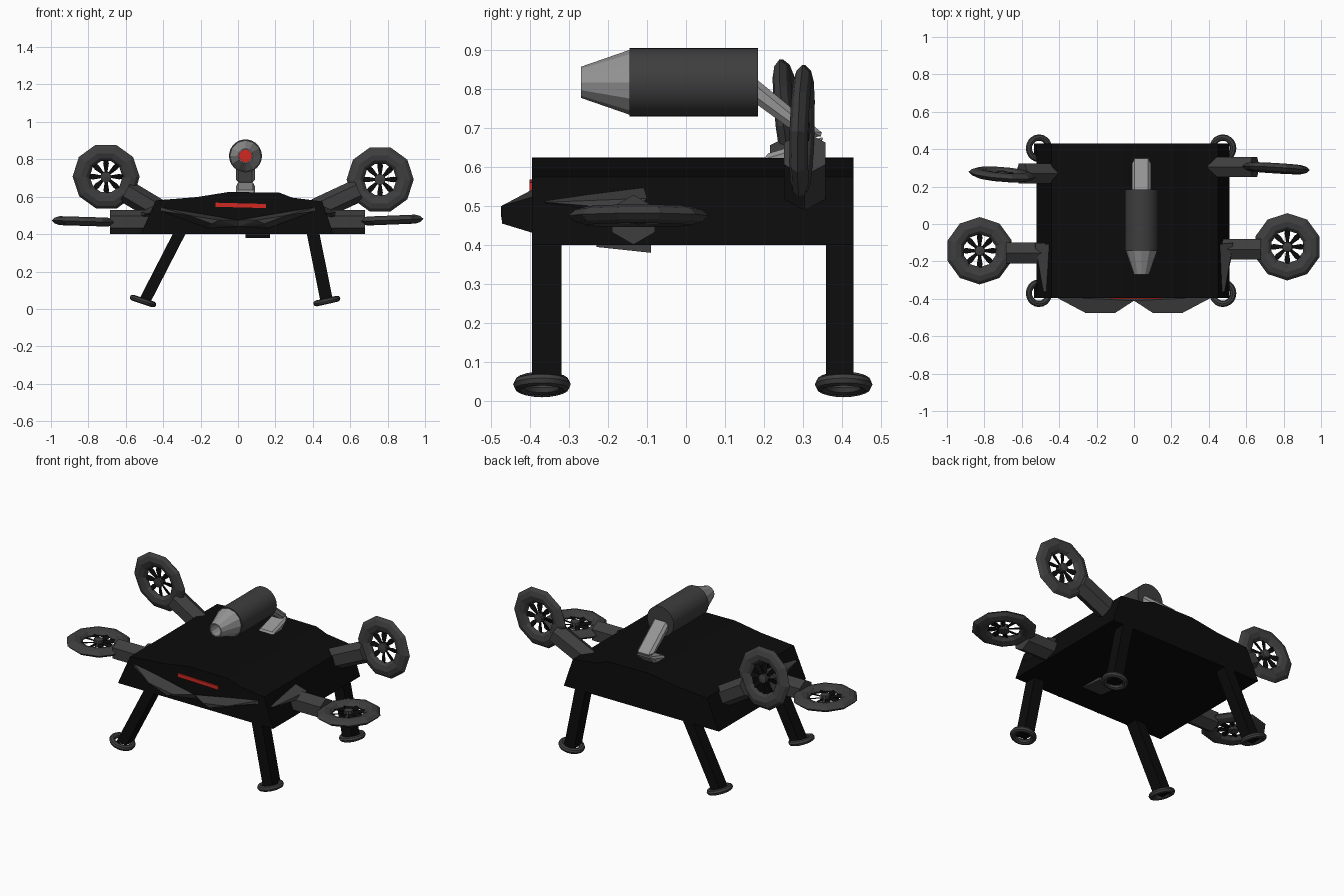
import bpy, bmesh, math
from mathutils import Vector, Matrix

if "Cube" in bpy.data.objects:
    bpy.data.objects.remove(bpy.data.objects["Cube"])


def material(name, rgb):
    m = bpy.data.materials.new(name)
    m.diffuse_color = (*rgb, 1)
    m.use_nodes = True
    m.node_tree.nodes["Principled BSDF"].inputs["Base Color"].default_value = m.diffuse_color
    return m


BLACK = material("black", (0.0035, 0.0035, 0.0035))
DARK = material("dark grey", (0.048, 0.048, 0.048))
LIGHT = material("light grey", (0.30, 0.30, 0.30))
RED = material("red", (0.62, 0.022, 0.015))


def finish(name, bm, mat, smooth=False):
    bmesh.ops.recalc_face_normals(bm, faces=bm.faces)
    me = bpy.data.meshes.new(name)
    bm.to_mesh(me)
    bm.free()
    ob = bpy.data.objects.new(name, me)
    bpy.context.collection.objects.link(ob)
    me.materials.append(mat)
    if smooth:
        bpy.ops.object.select_all(action='DESELECT')
        ob.select_set(True)
        bpy.context.view_layer.objects.active = ob
        bpy.ops.object.shade_smooth_by_angle(angle=math.radians(35))
    return ob


def hull(name, pts, mat):
    bm = bmesh.new()
    for p in pts:
        bm.verts.new(p)
    bmesh.ops.convex_hull(bm, input=bm.verts[:])
    bmesh.ops.dissolve_limit(bm, angle_limit=0.01, verts=bm.verts[:], edges=bm.edges[:])
    return finish(name, bm, mat)


def prism(name, pts, offset, mat):
    """Extrude a flat outline by an offset vector."""
    bm = bmesh.new()
    face = bm.faces.new([bm.verts.new(p) for p in pts])
    ext = bmesh.ops.extrude_face_region(bm, geom=[face])
    bmesh.ops.translate(bm, vec=offset, verts=[v for v in ext["geom"] if isinstance(v, bmesh.types.BMVert)])
    if len(bm.faces) == len(pts) + 1:
        bm.faces.new([v for v in face.verts])
    return finish(name, bm, mat)


def beam(name, a, b, r, sides, mat, smooth=False):
    a, b = Vector(a), Vector(b)
    d = b - a
    bm = bmesh.new()
    bmesh.ops.create_cone(bm, cap_ends=True, segments=sides, radius1=r, radius2=r, depth=d.length,
                          matrix=Matrix.Translation((a + b) / 2) @ d.to_track_quat('Z', 'Y').to_matrix().to_4x4())
    return finish(name, bm, mat, smooth)


def lathe(name, profile, frame, segs, mat, closed=False, smooth=False):
    """Revolve (radius, height) points around the local z of a frame."""
    bm = bmesh.new()
    rings = []
    for i in range(segs):
        t = 2 * math.pi * i / segs
        rings.append([bm.verts.new(frame @ Vector((r * math.cos(t), r * math.sin(t), h))) for r, h in profile])
    n = len(profile)
    for i in range(segs):
        p, q = rings[i], rings[(i + 1) % segs]
        for j in range(n if closed else n - 1):
            k = (j + 1) % n
            bm.faces.new((p[j], q[j], q[k], p[k]))
    return finish(name, bm, mat, smooth)


def frame_at(pos, axis):
    return Matrix.Translation(pos) @ Vector(axis).to_track_quat('Z', 'Y').to_matrix().to_4x4()


# Body: cross-section run from front to back
section = [(-0.52, 0.40), (0.51, 0.40), (0.45, 0.575), (0.29, 0.595), (0.22, 0.622),
           (-0.05, 0.625), (-0.22, 0.598), (-0.44, 0.58)]
prism("body", [(x, -0.395, z) for x, z in section], (0, 0.825, 0), BLACK)

# Red light strip on the nose
hull("front_light", [(x, y, z + dz) for x, z in ((-0.12, 0.557), (0.15, 0.550))
                     for y in (-0.402, -0.394) for dz in (-0.011, 0.011)], RED)

# Front lip and side fins, mirrored
for side, s in (("left", -1), ("right", 1)):
    lip = [(0.42, -0.39, 0.545), (0.42, -0.39, 0.525), (0.26, -0.475, 0.50), (0.10, -0.475, 0.475),
           (0, -0.41, 0.475), (0, -0.39, 0.44), (0.14, -0.472, 0.455), (0.16, -0.39, 0.43)]
    hull(side + "_lip", [(s * x, y, z) for x, y, z in lip], DARK)
    fin = [(0.44, -0.375, 0.52), (0.44, -0.11, 0.555), (0.53, -0.10, 0.52), (0.485, -0.36, 0.51),
           (0.53, -0.13, 0.49), (0.44, -0.36, 0.50), (0.44, -0.11, 0.49)]
    hull(side + "_fin", [(s * x, y, z) for x, y, z in fin], DARK)

# Pod under the body
hull("belly_pod", [(x, y, z) for x in (0.04, 0.17) for y, z in
                   ((-0.23, 0.41), (-0.23, 0.395), (-0.09, 0.41), (-0.09, 0.38))], DARK)

# Legs with ring feet
for end, y0, y1, yf in (("front", -0.395, -0.32, -0.37), ("rear", 0.36, 0.43, 0.405)):
    for side, xt, xb, xf, tilt in (("left", -0.31, -0.50, -0.508, 0.32), ("right", 0.40, 0.475, 0.475, -0.22)):
        hull(f"{end}_{side}_leg", [(x + dx, y, z) for x, z in ((xt, 0.41), (xb, 0.04))
                                   for dx in (-0.034, 0.034) for y in (y0, y1)], BLACK)
        ring = [(0.057 + 0.017 * math.cos(a * math.pi / 4), 0.016 * math.sin(a * math.pi / 4)) for a in range(8)]
        lathe(f"{end}_{side}_foot", ring, frame_at((xf, yf, 0.042), (math.sin(tilt), 0, math.cos(tilt))),
              20, DARK, True, True)


# Rotor: ten-sided guard ring, hub and eight blades
def rotor(name, pos, axis):
    f = frame_at(pos, axis)
    guard = [(0.088, 0), (0.105, 0.017), (0.135, 0.024), (0.163, 0.016),
             (0.18, 0), (0.163, -0.016), (0.135, -0.024), (0.105, -0.017)]
    lathe(name + "_guard", guard, f, 10, DARK, True)
    lathe(name + "_hub", [(0, 0.022), (0.026, 0.018), (0.03, -0.018), (0, -0.022)], f, 10, DARK)
    bm = bmesh.new()
    for i in range(8):
        spin = Matrix.Rotation(i * math.pi / 4, 4, 'Z') @ Matrix.Rotation(0.35, 4, 'X')
        quad = [(0.02, -0.006), (0.07, -0.015), (0.1, -0.01), (0.1, 0.01), (0.07, 0.015), (0.02, 0.006)]
        lo, hi = ([bm.verts.new(f @ spin @ Vector((x, y, h))) for x, y in quad] for h in (-0.002, 0.002))
        bm.faces.new(lo)
        bm.faces.new(hi)
        for j in range(6):
            k = (j + 1) % 6
            bm.faces.new((lo[j], lo[k], hi[k], hi[j]))
    finish(name + "_blades", bm, BLACK)


rotor("front_left_rotor", (-0.825, -0.143, 0.468), (0.03, 0, 1))
rotor("front_right_rotor", (0.82, -0.122, 0.475), (-0.04, 0, 1))
rotor("rear_left_rotor", (-0.705, 0.265, 0.707), (0.08, 1, 0.12))
rotor("rear_right_rotor", (0.76, 0.298, 0.692), (0.06, 1, -0.03))

# Arms carrying the rotors
beam("front_left_arm", (-0.42, -0.155, 0.465), (-0.685, -0.155, 0.465), 0.064, 6, DARK)
beam("front_right_arm", (0.42, -0.135, 0.465), (0.68, -0.135, 0.465), 0.064, 6, DARK)
beam("rear_left_arm", (-0.40, 0.27, 0.51), (-0.60, 0.27, 0.63), 0.062, 6, DARK)
beam("rear_right_arm", (0.42, 0.305, 0.53), (0.645, 0.305, 0.635), 0.062, 6, DARK)

# Cannon barrel, hollow nozzle and glowing core
CX, CZ = 0.04, 0.818
beam("cannon_barrel", (CX, 0.185, CZ), (CX, -0.145, CZ), 0.088, 32, DARK, True)
lathe("cannon_nozzle", [(0.085, 0.14), (0.040, 0.27), (0.034, 0.27), (0.034, 0.15)],
      frame_at((CX, 0, CZ), (0, -1, 0)), 12, LIGHT)
beam("cannon_core", (CX, -0.15, CZ), (CX, -0.18, CZ), 0.0345, 12, RED)

# Bent mount behind the cannon, with bevelled corners
for name, prof in (("mount_upper", [(0.17, 0.835), (0.36, 0.68), (0.30, 0.675), (0.17, 0.77)]),
                   ("mount_lower", [(0.36, 0.68), (0.20, 0.632), (0.20, 0.61), (0.29, 0.61)])):
    ob = prism(name, [(CX - 0.05, y, z) for y, z in prof], (0.10, 0, 0), LIGHT)
    bev = ob.modifiers.new("edge", 'BEVEL')
    bev.width = 0.014
    bev.segments = 1
